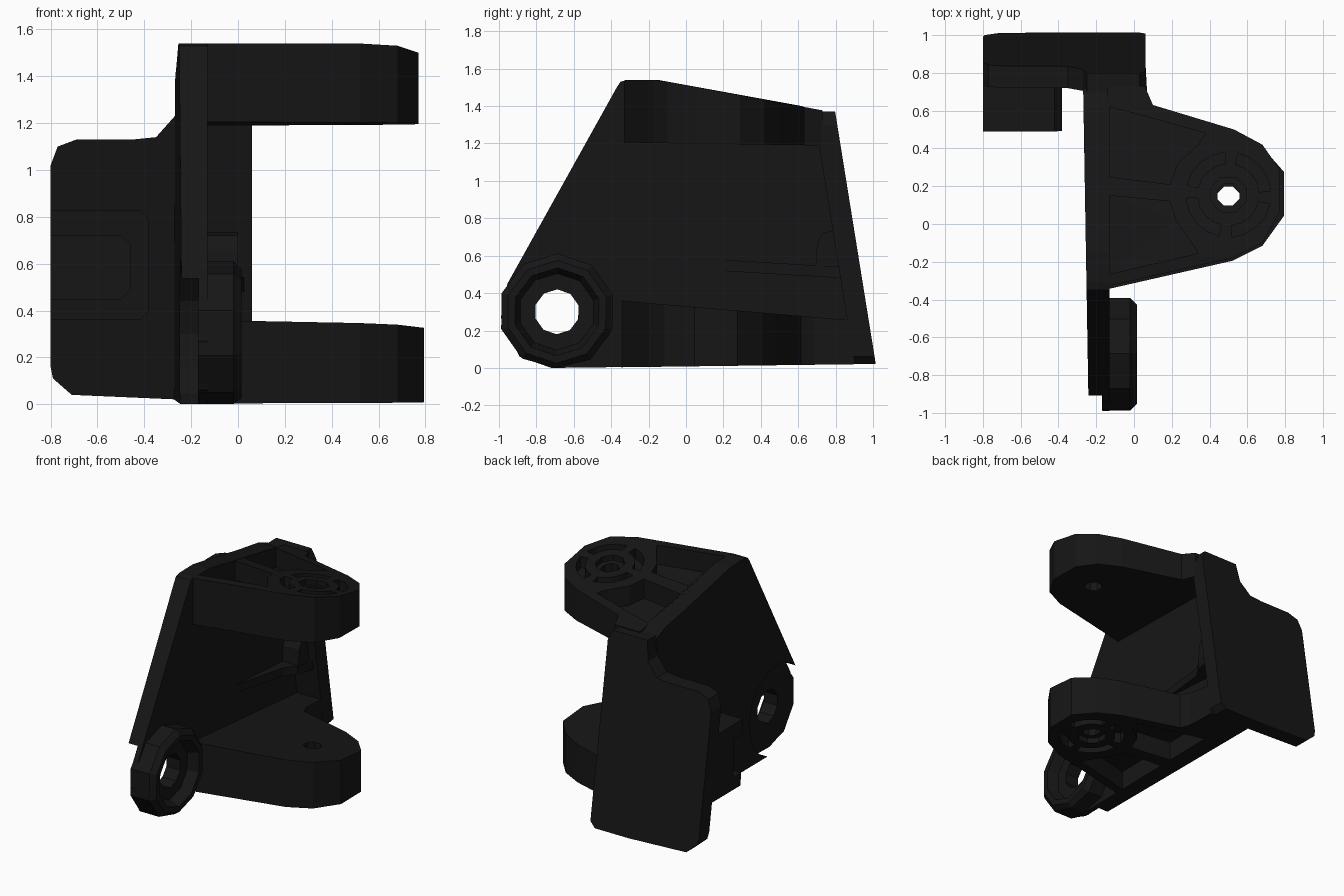
import bpy, bmesh
from math import sin, cos, pi, radians

if "Cube" in bpy.data.objects:
    bpy.data.objects.remove(bpy.data.objects["Cube"])

black = bpy.data.materials.new("black_plastic")
black.diffuse_color = (0.008, 0.008, 0.008, 1)
black.use_nodes = True
black.node_tree.nodes["Principled BSDF"].inputs["Base Color"].default_value = black.diffuse_color


def finish(name, bm):
    bmesh.ops.recalc_face_normals(bm, faces=bm.faces)
    me = bpy.data.meshes.new(name)
    bm.to_mesh(me)
    bm.free()
    me.materials.append(black)
    ob = bpy.data.objects.new(name, me)
    bpy.context.collection.objects.link(ob)
    return ob


def prism(name, pts, axis, lo, hi):
    """Extrude a 2D outline along an axis; lo and hi may be functions of the point."""
    place = {'x': lambda a, b, c: (c, a, b), 'y': lambda a, b, c: (a, c, b),
             'z': lambda a, b, c: (a, b, c)}[axis]
    bm = bmesh.new()
    rings = [[bm.verts.new(place(a, b, f(a, b) if callable(f) else f)) for a, b in pts]
             for f in (lo, hi)]
    n = len(pts)
    caps = [bm.faces.new(r) for r in rings]
    for i in range(n):
        j = (i + 1) % n
        bm.faces.new((rings[0][i], rings[0][j], rings[1][j], rings[1][i]))
    bmesh.ops.triangulate(bm, faces=caps)
    return finish(name, bm)


def circle(cx, cy, r, n, a0=0.0):
    return [(cx + r * cos(a0 + 2 * pi * i / n), cy + r * sin(a0 + 2 * pi * i / n))
            for i in range(n)]


def arc_band(cx, cy, r0, r1, a0, a1, n=4):
    angles = [radians(a0 + (a1 - a0) * i / n) for i in range(n + 1)]
    return ([(cx + r1 * cos(a), cy + r1 * sin(a)) for a in angles] +
            [(cx + r0 * cos(a), cy + r0 * sin(a)) for a in reversed(angles)])


def cut(ob, cutters):
    bpy.context.view_layer.objects.active = ob
    for c in cutters:
        m = ob.modifiers.new("cut", 'BOOLEAN')
        m.operation, m.solver, m.object = 'DIFFERENCE', 'EXACT', c
        bpy.ops.object.modifier_apply(modifier=m.name)
        bpy.data.objects.remove(c)


# Side plate with a round relief behind the pivot eye
PY, PZ = -0.69, 0.3
side = prism("side_plate", [
    (-0.72, 0.0), (-0.89, 0.06), (-0.99, 0.27), (-0.955, 0.45), (-0.37, 1.5),
    (-0.35, 1.53), (-0.31, 1.54), (-0.15, 1.54), (0.38, 1.44), (0.62, 1.40),
    (0.72, 1.36), (0.715, 1.24), (0.9, 0.12), (0.9, 0.02)],
    'x', lambda y, z: -0.257 - 0.017 * y, -0.13)
cut(side, [prism("relief", circle(PY, PZ, 0.325, 14), 'x', -0.5, -0.168),
           prism("bore", circle(PY, PZ, 0.122, 10, 0.3), 'x', -0.5, 0.2)])

# Pivot eye: chamfered ring with a recessed face
bm = bmesh.new()
profile = [(0.12, -0.17), (0.312, -0.17), (0.312, -0.02), (0.275, 0.015),
           (0.235, 0.015), (0.205, -0.06), (0.12, -0.06)]
rings = [[bm.verts.new((x, y, max(z, 0))) for y, z in circle(PY, PZ, r, 10, 0.3)]
         for r, x in profile]
for k in range(len(rings)):
    a, b = rings[k], rings[(k + 1) % len(rings)]
    for i in range(10):
        j = (i + 1) % 10
        bm.faces.new((a[i], a[j], b[j], b[i]))
finish("pivot_eye", bm)


# Leaning back plate
def back(x, z):
    return 1.018 - 0.161 * z


plate = prism("back_plate", [
    (-0.8, 0.16), (-0.79, 0.11), (-0.71, 0.04), (-0.25, 0.02), (0.02, 0.02),
    (0.06, 0.06), (0.06, 1.3), (0.03, 1.37), (-0.25, 1.37), (-0.27, 1.23),
    (-0.35, 1.14), (-0.45, 1.13), (-0.69, 1.13), (-0.77, 1.1), (-0.8, 1.02)],
    'y', lambda x, z: back(x, z) - 0.115, back)

# Block on the front of the back plate, with a pocket open to the side
block = prism("latch_block", [
    (-0.8, 0.36), (-0.42, 0.36), (-0.38, 0.4), (-0.38, 0.79), (-0.42, 0.83), (-0.8, 0.83)],
    'y', lambda x, z: 0.54 - 0.06 * z, lambda x, z: back(x, z) - 0.1)
cut(block, [prism("pocket", [(-0.9, 0.45), (-0.5, 0.45), (-0.46, 0.49), (-0.46, 0.68),
                             (-0.5, 0.72), (-0.9, 0.72)], 'y', 0.3, 0.6)])


# Hinge arms: rounded outline, outer pockets, slotted hub with a hole
def arm(name, rear, xmax, dy, lo, hi, outer):
    hx, hy = 0.5, 0.155 + dy
    pts = [(-0.14, -0.33), (0.52, -0.18), (0.68, -0.1), (0.795, 0.06), (0.795, 0.29),
           (0.68, 0.42), (0.53, 0.5), (0.1, 0.63), (0.07, 0.7)]
    pts = [(min(x, xmax), y + dy) for x, y in pts]
    pts += [(0.058, rear), (-0.14, rear), (-0.14, 0.3), (-0.14, -0.15)]
    ob = prism(name, pts, 'z', lo, hi)

    def recess(p, depth):
        if outer > 0:
            return prism("c", p, 'z', lambda x, y: hi(x, y) - depth, lambda x, y: hi(x, y) + 0.2)
        return prism("c", p, 'z', lambda x, y: lo(x, y) - 0.2, lambda x, y: lo(x, y) + depth)

    pockets = [[(-0.13, 0.15), (0.19, 0.12), (0.22, 0.02), (0.3, -0.09), (0.34, -0.155),
                (-0.13, -0.265)],
               [(-0.13, 0.25), (0.19, 0.21), (0.23, 0.32), (0.34, 0.42), (0.38, 0.48),
                (0.06, 0.57), (-0.13, 0.62)]]
    cutters = [recess([(x, y + dy) for x, y in p], 0.14) for p in pockets]
    cutters += [recess(arc_band(hx, hy, 0.165, 0.225, a, a + 72), 0.08)
                for a in (5, 95, 185, 275)]
    cutters += [recess(circle(hx, hy, 0.1, 8, pi / 8), 0.04),
                prism("c", circle(hx, hy, 0.062, 8, pi / 8), 'z', -1, 3)]
    cut(ob, cutters)


arm("upper_arm", 0.73, 0.77, 0.0, lambda x, y: 1.2 - 0.015 * y,
    lambda x, y: min(1.54, 1.512 - 0.185 * y), 1)
arm("lower_arm", 0.9, 0.797, -0.015, lambda x, y: 0.008 + 0.013 * y,
    lambda x, y: 0.33 - 0.085 * y, -1)

# Corner gusset and stop between side plate and back plate
prism("corner_gusset", [(-0.135, 0.13), (-0.06, 0.6), (0.0, 0.7), (0.03, 0.84), (-0.135, 0.84)],
      'z', lambda x, y: 0.53 - 0.06 * y, lambda x, y: 0.59 - 0.06 * y)
prism("corner_stop", [(0.69, 0.5), (0.84, 0.5), (0.81, 0.74), (0.73, 0.72), (0.7, 0.66)],
      'x', -0.135, 0.0)
